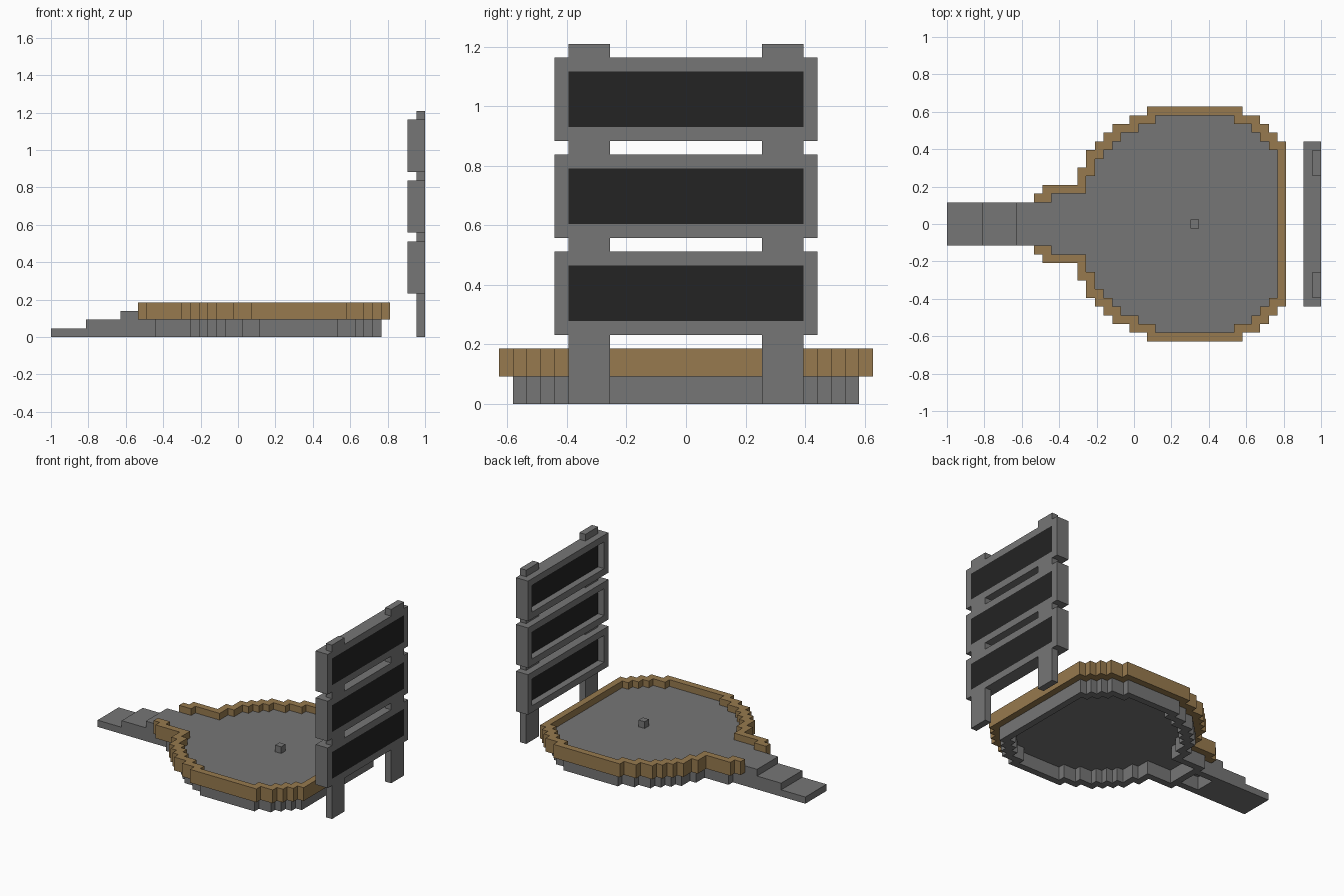
import bpy
import bmesh

if "Cube" in bpy.data.objects:
    bpy.data.objects.remove(bpy.data.objects["Cube"])

U = 2 / 43  # size of one block; the model is 43 blocks long


def material(name, color):
    mat = bpy.data.materials.new(name)
    mat.use_nodes = True
    mat.diffuse_color = (*color, 1)
    mat.node_tree.nodes["Principled BSDF"].inputs["Base Color"].default_value = (*color, 1)
    return mat


STONE = material("grey_stone", (0.18, 0.18, 0.18))
WOOD = material("tan_wood", (0.31, 0.195, 0.077))
DARK = material("dark_panel", (0.017, 0.017, 0.017))


def prism(name, outline, z0, z1, mat):
    """Extrude a flat outline, given in blocks, from z0 to z1."""
    bm = bmesh.new()
    base = bm.faces.new([bm.verts.new(((x - 21.5) * U, y * U, z0 * U)) for x, y in outline])
    top = bmesh.ops.extrude_face_region(bm, geom=[base])["geom"]
    verts = [v for v in top if isinstance(v, bmesh.types.BMVert)]
    bmesh.ops.translate(bm, verts=verts, vec=(0, 0, (z1 - z0) * U))
    bmesh.ops.recalc_face_normals(bm, faces=bm.faces)
    mesh = bpy.data.meshes.new(name)
    bm.to_mesh(mesh)
    bm.free()
    mesh.materials.append(mat)
    obj = bpy.data.objects.new(name, mesh)
    bpy.context.collection.objects.link(obj)
    return obj


def box(name, x, y, z, mat):
    corners = [(x[0], y[0]), (x[1], y[0]), (x[1], y[1]), (x[0], y[1])]
    return prism(name, corners, z[0], z[1], mat)


# Stepped edge of the round platform: (x, half width) where it widens and narrows
WIDEN = [(12, 3.5), (16, 5.5), (17, 7.5), (18, 8.5), (19, 9.5), (20, 10.5), (22, 11.5), (24, 12.5)]
NARROW = [(31, 12.5), (33, 11.5), (35, 10.5), (36, 9.5), (37, 8.5), (38, 7.5)]


def stepped_edge(grow, mouth, lead=()):
    """Open stepped outline, offset by grow blocks, mirrored across y."""
    half = list(lead)
    width = mouth
    for x, h in WIDEN:
        half += [(x - grow, width), (x - grow, h + grow)]
        width = h + grow
    for x, h in NARROW:
        half += [(x + grow, width), (x + grow, h + grow)] if h + grow != width else [(x + grow, width)]
        width = h + grow
    return half + [(x, -y) for x, y in reversed(half)]


# Platform floor, hollow skirt below it and raised wooden rim
prism("platform_floor", stepped_edge(0, 2.5, [(8, 2.5)]), 2, 3, STONE)
skirt = stepped_edge(0, 2.5) + stepped_edge(-1, 1.5, [(12, 1.5)])[::-1]
prism("platform_skirt", skirt, 0, 2, STONE)
rim = stepped_edge(1, 3.5, [(10, 2.5), (10, 3.5)]) + stepped_edge(0, 2.5)[::-1]
prism("wooden_rim", rim, 2, 4, WOOD)
box("skirt_mouth", (12, 13), (-1.5, 1.5), (0, 2), STONE)
box("centre_block", (28, 29), (-0.5, 0.5), (3, 4), STONE)

# Entry steps and the hollow landing under the floor
for i in range(2):
    box(f"entry_step_{i + 1}", (4 * i, 4 * i + 4), (-2.5, 2.5), (0, i + 1), STONE)
box("landing_front", (8, 9), (-2.5, 2.5), (0, 2), STONE)
for side, y in (("right", (-2.5, -1.5)), ("left", (1.5, 2.5))):
    box(f"landing_side_{side}", (9, 12), y, (0, 2), STONE)

# Three framed boards with dark panels flush at the outer side
for i in range(3):
    z = 5 + 7 * i
    box(f"board_bottom_rail_{i}", (41, 43), (-9.5, 9.5), (z, z + 1), STONE)
    box(f"board_top_rail_{i}", (41, 43), (-9.5, 9.5), (z + 5, z + 6), STONE)
    for side, y in (("right", (-9.5, -8.5)), ("left", (8.5, 9.5))):
        box(f"board_stile_{side}_{i}", (41, 43), y, (z + 1, z + 5), STONE)
    box(f"board_panel_{i}", (42, 43), (-8.5, 8.5), (z + 1, z + 5), DARK)

# Two posts, built in the gaps below, between and above the boards
for side, y in (("right", (-8.5, -5.5)), ("left", (5.5, 8.5))):
    for i, z in enumerate([(0, 5), (11, 12), (18, 19), (25, 26)]):
        box(f"post_{side}_{i}", (42, 43), y, z, STONE)
